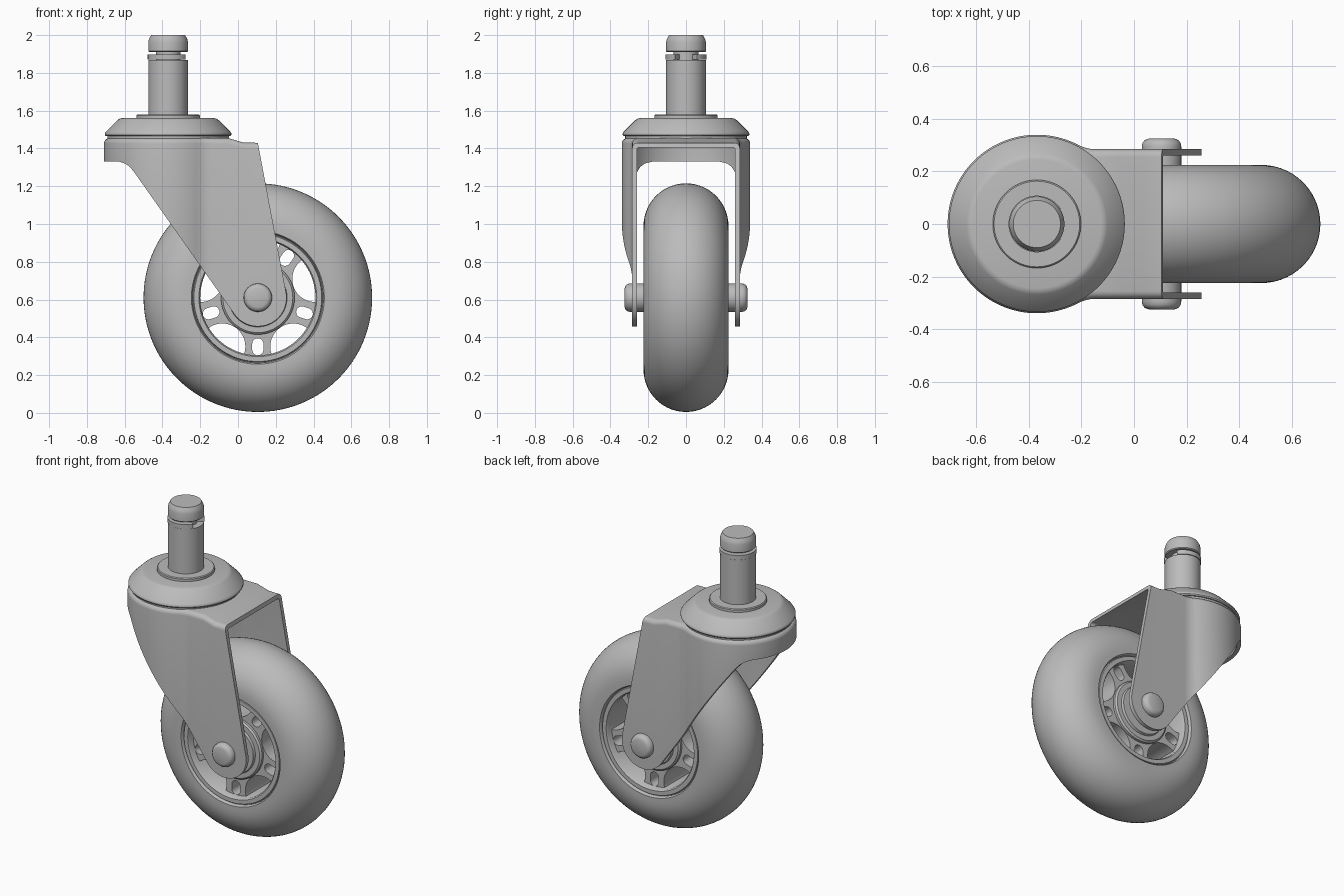
import bpy, bmesh
from math import sin, cos, pi, radians, atan2, sqrt
from mathutils import Matrix, Vector

cube = bpy.data.objects.get("Cube")
if cube:
    bpy.data.objects.remove(cube)

grey = bpy.data.materials.new("plain_grey")
grey.use_nodes = True
COLOR = (0.5, 0.5, 0.5, 1)
grey.diffuse_color = COLOR
grey.node_tree.nodes["Principled BSDF"].inputs["Base Color"].default_value = COLOR

WHEEL = Vector((0.105, 0, 0.61))
STEM_X = -0.37


def finish(name, bm, angle=35):
    """Turn a bmesh into a smooth-shaded object with the shared material."""
    bmesh.ops.remove_doubles(bm, verts=bm.verts, dist=1e-5)
    bmesh.ops.recalc_face_normals(bm, faces=bm.faces)
    mesh = bpy.data.meshes.new(name)
    bm.to_mesh(mesh)
    bm.free()
    mesh.materials.append(grey)
    ob = bpy.data.objects.new(name, mesh)
    bpy.context.collection.objects.link(ob)
    smooth(ob, angle)
    return ob


def smooth(ob, angle=35):
    bpy.ops.object.select_all(action='DESELECT')
    ob.select_set(True)
    bpy.context.view_layer.objects.active = ob
    bpy.ops.object.shade_smooth_by_angle(angle=radians(angle))


def lathe(name, profile, matrix, steps=96, gap=0):
    """Revolve a closed (radius, height) profile about local z; gap leaves an opening at +x."""
    bm = bmesh.new()
    count = steps + 1 if gap else steps
    rings = []
    for i in range(count):
        a = gap + (2 * pi - 2 * gap) * i / steps
        rings.append([bm.verts.new(matrix @ Vector((r * cos(a), r * sin(a), h)))
                      for r, h in profile])
    n = len(profile)
    for i in range(steps):
        a, b = rings[i], rings[(i + 1) % count]
        for j in range(n):
            k = (j + 1) % n
            if profile[j][0] + profile[k][0] > 0:
                bm.faces.new((a[j], a[k], b[k], b[j]))
    if gap:
        bm.faces.new(rings[0])
        bm.faces.new(rings[-1])
    bmesh.ops.dissolve_degenerate(bm, dist=1e-6, edges=bm.edges)
    return finish(name, bm)


def prism(bm, outline, half):
    """Extrude an (x, z) outline along y."""
    lo = [bm.verts.new((x, -half, z)) for x, z in outline]
    hi = [bm.verts.new((x, half, z)) for x, z in outline]
    n = len(outline)
    bm.faces.new(lo)
    bm.faces.new(hi[::-1])
    for i in range(n):
        bm.faces.new((lo[i], lo[(i + 1) % n], hi[(i + 1) % n], hi[i]))


def boolean(ob, cutter, operation):
    cutter.hide_render = True
    mod = ob.modifiers.new("cut", 'BOOLEAN')
    mod.operation, mod.object, mod.solver = operation, cutter, 'EXACT'
    bpy.context.view_layer.objects.active = ob
    bpy.ops.object.modifier_apply(modifier=mod.name)
    bpy.data.objects.remove(cutter)


def arc(cx, cy, r, start, end, n):
    return [(cx + r * cos(radians(start + (end - start) * i / n)),
             cy + r * sin(radians(start + (end - start) * i / n))) for i in range(n + 1)]


def mirrored(half):
    return half + [(r, -h) for r, h in reversed(half)]


axle_frame = Matrix.Translation(WHEEL) @ Matrix.Rotation(pi / 2, 4, 'X')
stem_frame = Matrix.Translation((STEM_X, 0, 0))

# Tyre: rounded band with flat sidewalls
lathe("tyre", [(0.345, -0.215), (0.352, -0.225)] + arc(0.38, 0, 0.225, -90, 90, 28)
      + [(0.352, 0.225), (0.345, 0.215)], axle_frame, 128)

# Wheel rim and hub
lathe("wheel_rim", mirrored([(0.305, 0.205), (0.312, 0.215), (0.338, 0.215),
                             (0.342, 0.205), (0.35, 0.205)]), axle_frame)
lathe("wheel_hub", mirrored([(0, 0.21), (0.15, 0.21), (0.155, 0.195), (0.185, 0.195),
                             (0.195, 0.185)]), axle_frame)

# Spoked web: a disc with five scallops and five slots cut through
web = lathe("wheel_spokes", mirrored([(0, 0.17), (0.315, 0.17)]), axle_frame)
bm = bmesh.new()
for i in range(5):
    a = radians(54 + 72 * i)
    b = a + radians(36)
    prism(bm, arc(WHEEL.x + 0.32 * cos(b), WHEEL.z + 0.32 * sin(b), 0.122, 0, 352.5, 47), 0.4)
    slot = arc(0.275, 0, 0.03, -90, 90, 10) + arc(0.245, 0, 0.03, 90, 270, 10)
    prism(bm, [(WHEEL.x + u * cos(a) - v * sin(a), WHEEL.z + u * sin(a) + v * cos(a))
               for u, v in slot], 0.4)
boolean(web, finish("spoke_cutter", bm), 'DIFFERENCE')
smooth(web)

# Axle with spacers and domed rivet heads
lathe("axle", mirrored([(0, 0.325), (0.05, 0.325), (0.064, 0.32), (0.073, 0.308),
                        (0.075, 0.295), (0.075, 0.2)]), axle_frame, 48)


# Fork: pressed sheet shell, round at the pivot and straight along the legs
def fork_outline(d, x_end):
    fillet, x0, y_flat, r = 0.15, -0.145, 0.285, 0.34
    yc = y_flat + fillet
    t = atan2(yc, x0 - STEM_X) * 180 / pi
    upper = [(x_end, y_flat - d), (0.105, y_flat - d), (0.03, y_flat - d), (-0.05, y_flat - d)]
    upper += arc(x0, yc, fillet + d, 270, 180 + t, 8)
    upper += arc(STEM_X, 0, r - d, t, 178, 40)[1:]
    return upper + [(x, -y) for x, y in reversed(upper)]


def fork_top(x):
    t = min(1, max(0, (0.04 - x) / 0.1))
    return 1.43 + 0.025 * t * t * (3 - 2 * t)


def fork_block(name, inset, x_end, radius, drop):
    bm = bmesh.new()
    levels = [(inset, None)] + [(inset + radius * (1 - cos(a)), radius * (1 - sin(a)))
                                for a in (i * pi / 12 for i in range(7))]
    rings = []
    for d, fall in levels:
        rings.append([bm.verts.new((x, y, 0.3 if fall is None else fork_top(x) - drop - fall))
                      for x, y in fork_outline(d, x_end)])
    n = len(rings[0])
    for a, b in zip(rings, rings[1:]):
        for i in range(n):
            bm.faces.new((a[i], a[(i + 1) % n], b[(i + 1) % n], b[i]))
    for ring in (rings[0], rings[-1]):
        for i in range(n // 2 - 1):
            bm.faces.new((ring[i], ring[i + 1], ring[n - 2 - i], ring[n - 1 - i]))
    return finish(name, bm)


fork = fork_block("fork", 0, 0.4, 0.03, 0)
boolean(fork, fork_block("fork_hollow", 0.025, 0.6, 0.012, 0.025), 'DIFFERENCE')
bm = bmesh.new()
side = [(-0.9, 1.7), (0.105, 1.7), (0.105, 1.43)]
side += arc(WHEEL.x, WHEEL.z, 0.152, 9.5, -145, 24)
side += [(-0.55, 1.275), (-0.572, 1.302), (-0.597, 1.32), (-0.63, 1.33), (-0.9, 1.33)]
prism(bm, side, 0.6)
boolean(fork, finish("fork_trim", bm), 'INTERSECT')
smooth(fork, 30)

# Swivel cap above the fork
lathe("swivel_cap", [(0, 1.44), (0.322, 1.44), (0.322, 1.465), (0.33, 1.465), (0.335, 1.472),
                     (0.335, 1.48), (0.33, 1.488), (0.268, 1.55), (0.258, 1.557),
                     (0.245, 1.56), (0, 1.56)], stem_frame)
lathe("stem_collar", [(0, 1.55), (0.168, 1.55), (0.168, 1.575), (0.163, 1.58), (0, 1.58)],
      stem_frame)

# Stem with grooved head and open snap ring
lathe("stem", [(0, 1.57), (0.105, 1.57), (0.105, 1.868), (0.065, 1.868), (0.065, 1.91),
               (0.1, 1.91), (0.105, 1.915), (0.105, 1.965), (0.101, 1.98), (0.09, 2.0),
               (0, 2.0)], stem_frame, 64)
lathe("snap_ring", [(0.06, 1.87), (0.108, 1.87), (0.108, 1.898), (0.06, 1.898)],
      stem_frame, 56, radians(32))
